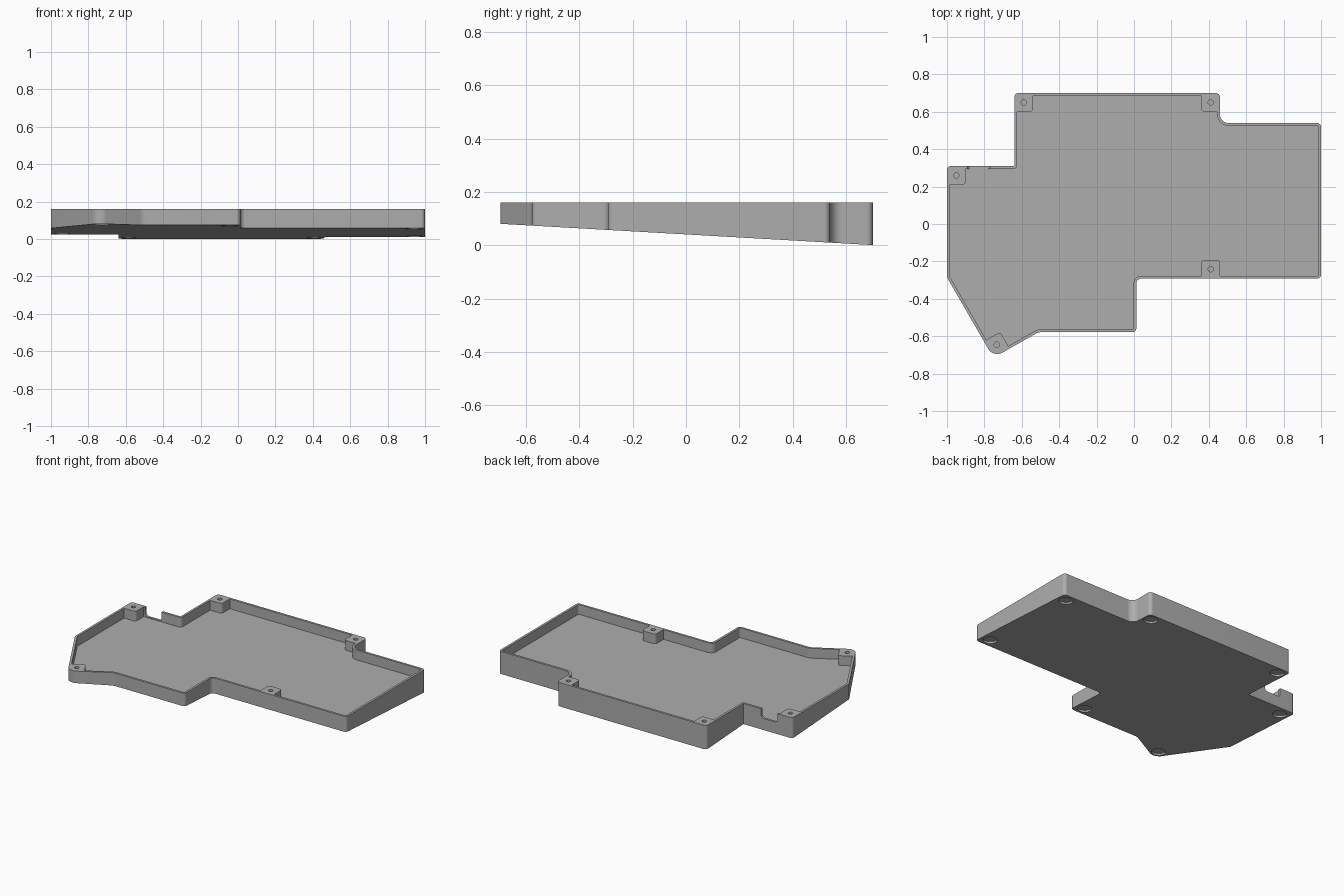
import bpy, bmesh, math
from mathutils import Vector, Matrix

if "Cube" in bpy.data.objects:
    bpy.data.objects.remove(bpy.data.objects["Cube"], do_unlink=True)

TOP, FLOOR, WALL = 0.16, 0.095, 0.015
SLOPE = 0.057


def under(y):
    """Height of the sloping underside."""
    return 0.041 - SLOPE * y


def fillet(corners, steps=8):
    """Round each (x, y, radius) corner of a polygon."""
    out = []
    for i, (x, y, r) in enumerate(corners):
        p = Vector((x, y))
        a = (Vector(corners[i - 1][:2]) - p).normalized()
        b = (Vector(corners[(i + 1) % len(corners)][:2]) - p).normalized()
        if r <= 0:
            out.append(p)
            continue
        half = a.angle(b) / 2
        centre = p + (a + b).normalized() * r / math.sin(half)
        start = p + a * r / math.tan(half) - centre
        end = p + b * r / math.tan(half) - centre
        for k in range(steps + 1):
            spoke = start.lerp(end, k / steps).normalized()
            out.append(centre + spoke * r)
    return out


def inset(corners, t):
    """Move a counter-clockwise polygon inwards, keeping the fillets concentric."""
    out = []
    for i, (x, y, r) in enumerate(corners):
        p = Vector((x, y))
        d1 = (p - Vector(corners[i - 1][:2])).normalized()
        d2 = (Vector(corners[(i + 1) % len(corners)][:2]) - p).normalized()
        n1, n2 = Vector((-d1.y, d1.x)), Vector((-d2.y, d2.x))
        q = p + (n1 + n2) * t / (1 + n1.dot(n2))
        convex = d1.x * d2.y - d1.y * d2.x > 0
        out.append((q.x, q.y, max(r - t, 0.003) if convex else r + t))
    return out


def prism(name, points, bottom, top, turn=Matrix()):
    """Extrude a counter-clockwise outline; bottom is a function of y or a height."""
    bm = bmesh.new()
    low = [bm.verts.new((p.x, p.y, bottom(p.y) if callable(bottom) else bottom))
           for p in points]
    high = [bm.verts.new((p.x, p.y, top)) for p in points]
    bm.faces.new(low[::-1])
    bm.faces.new(high)
    n = len(points)
    for i in range(n):
        j = (i + 1) % n
        bm.faces.new((low[i], low[j], high[j], high[i]))
    bm.transform(turn)
    return finish(name, bm)


def rod(name, radius, z0, z1, place):
    bm = bmesh.new()
    bmesh.ops.create_cone(bm, cap_ends=True, segments=32, radius1=radius, radius2=radius,
                          depth=z1 - z0, matrix=place @ Matrix.Translation((0, 0, (z0 + z1) / 2)))
    return finish(name, bm)


def finish(name, bm):
    mesh = bpy.data.meshes.new(name)
    bm.to_mesh(mesh)
    bm.free()
    ob = bpy.data.objects.new(name, mesh)
    bpy.context.scene.collection.objects.link(ob)
    return ob


def cut(target, cutter):
    """Subtract the cutter and discard it."""
    mod = target.modifiers.new("cut", "BOOLEAN")
    mod.operation, mod.solver, mod.object = "DIFFERENCE", "EXACT", cutter
    bpy.context.view_layer.objects.active = target
    bpy.ops.object.modifier_apply(modifier=mod.name)
    bpy.data.objects.remove(cutter, do_unlink=True)


# Tray outline, counter-clockwise: x, y, corner radius
outline = [
    (-1, 0.31, 0.02), (-1, -0.285, 0.02), (-0.752, -0.715, 0.055), (-0.51, -0.578, 0.06),
    (0.013, -0.578, 0.022), (0.013, -0.292, 0.025), (1, -0.292, 0.022), (1, 0.54, 0.022),
    (0.46, 0.54, 0.045), (0.46, 0.70, 0.022), (-0.64, 0.70, 0.022), (-0.64, 0.31, 0.005),
]
tray = prism("tray", fillet(outline), under, TOP)

# Hollow with the screw posts left standing: x, y, turn, reach into the side walls
cavity = prism("cavity", fillet(inset(outline, WALL)), FLOOR, TOP + 0.1)
screws = [(-0.59, 0.65, 0, -0.03), (0.41, 0.65, 0, 0.03), (-0.95, 0.26, 0, -0.03),
          (0.41, -0.242, 0, 0), (-0.734, -0.645, math.radians(30), -0.03)]
for x, y, angle, reach_x in screws:
    place = Matrix.Translation((x, y, 0)) @ Matrix.Rotation(angle, 4, "Z")
    reach_y = math.copysign(0.03, y)
    x0, x1 = -0.05 + min(reach_x, 0), 0.05 + max(reach_x, 0)
    y0, y1 = -0.05 + min(reach_y, 0), 0.05 + max(reach_y, 0)
    block = [(x0, y0, 0.018), (x1, y0, 0.018), (x1, y1, 0.018), (x0, y1, 0.018)]
    cut(cavity, prism("post", fillet(block), 0, TOP + 0.2, place))
cut(tray, cavity)

# Screw holes
for x, y, angle, reach_x in screws:
    cut(tray, rod("screw_hole", 0.014, 0.105, TOP + 0.1, Matrix.Translation((x, y, 0))))

# Cable notch in the rear wall
notch = [(-0.89, 0.1, 0.02), (-0.77, 0.1, 0.02), (-0.77, 0.3, 0), (-0.89, 0.3, 0)]
cut(tray, prism("notch", fillet(notch), -0.34, -0.27, Matrix.Rotation(math.pi / 2, 4, "X")))

# Round foot recesses in the underside
feet = [(0.94, 0.48), (0.94, -0.23), (0.41, 0.645), (-0.585, 0.645),
        (-0.94, 0.245), (-0.73, -0.64), (-0.045, -0.52)]
for x, y in feet:
    place = Matrix.Translation((x, y, under(y))) @ Matrix.Rotation(-math.atan(SLOPE), 4, "X")
    cut(tray, rod("foot_recess", 0.043, -0.05, 0.012, place))

# Material and shading
grey = bpy.data.materials.new("plain grey")
grey.use_nodes = True
colour = (0.42, 0.42, 0.42, 1)
grey.diffuse_color = colour
grey.node_tree.nodes["Principled BSDF"].inputs["Base Color"].default_value = colour
tray.data.materials.clear()
tray.data.materials.append(grey)
for face in tray.data.polygons:
    face.material_index = 0
bpy.ops.object.select_all(action="DESELECT")
tray.select_set(True)
bpy.context.view_layer.objects.active = tray
bpy.ops.object.shade_smooth_by_angle(angle=math.radians(30))
